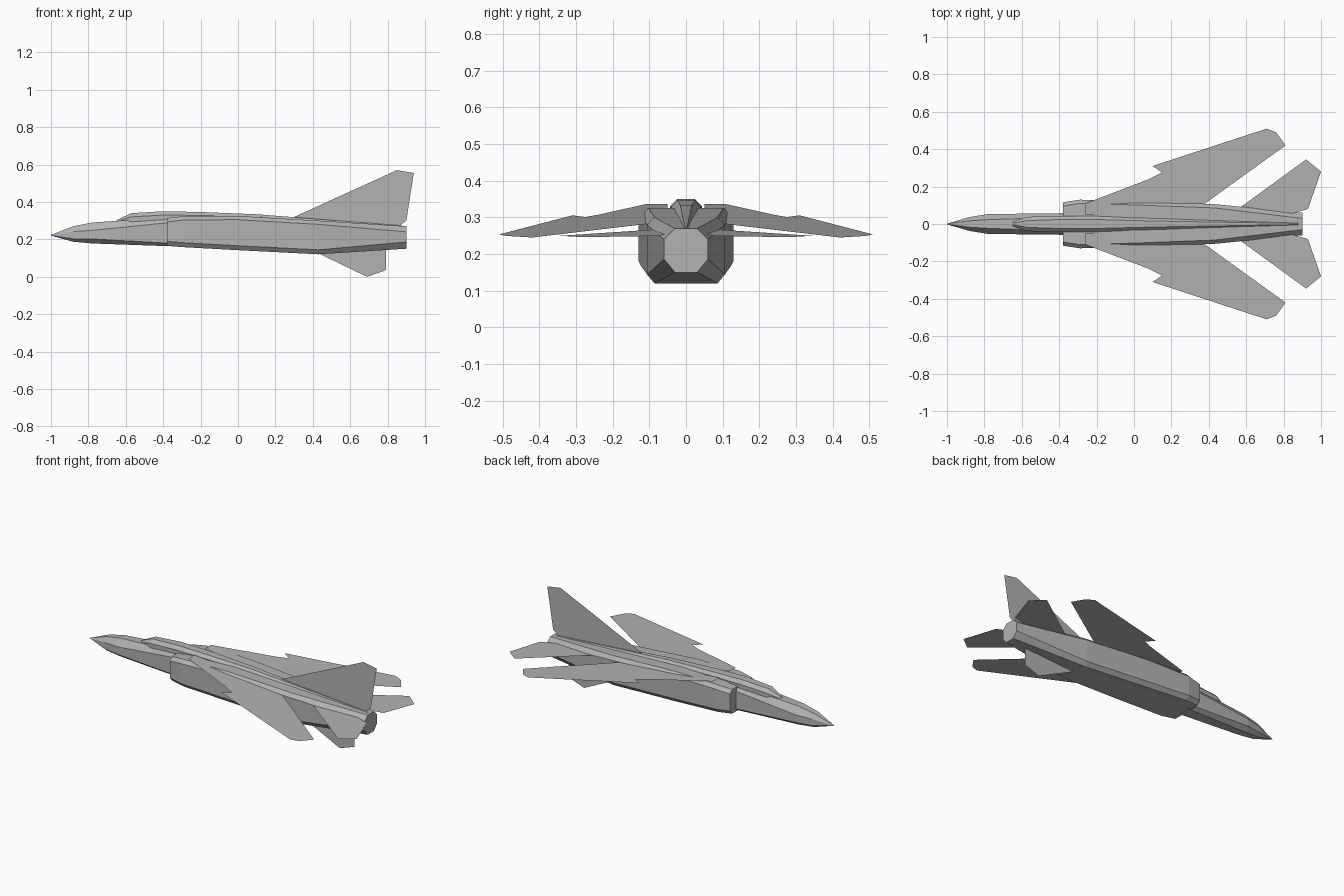
import bpy, bmesh

cube = bpy.data.objects.get("Cube")
if cube:
    bpy.data.objects.remove(cube, do_unlink=True)

grey = bpy.data.materials.new("airframe grey")
grey.use_nodes = True
grey.diffuse_color = (0.45, 0.45, 0.45, 1)
grey.node_tree.nodes["Principled BSDF"].inputs["Base Color"].default_value = grey.diffuse_color


def finish(name, bm):
    mesh = bpy.data.meshes.new(name)
    bm.to_mesh(mesh)
    bm.free()
    mesh.materials.append(grey)
    obj = bpy.data.objects.new(name, mesh)
    bpy.context.collection.objects.link(obj)


def section(bm, station, low_slope, high_slope):
    """Rectangle with bevelled corners, standing across the hull."""
    x, half, bottom, top, bevel = station
    right = [
        (half - bevel, bottom),
        (half, bottom + bevel * low_slope),
        (half, top - bevel * high_slope),
        (half - bevel, top),
    ]
    left = [(-y, z) for y, z in reversed(right)]
    return [bm.verts.new((x, y, z)) for y, z in right + left]


def loft(name, stations, low_slope=1, high_slope=1):
    """Hull through stations of: x, half width, bottom, top, bevel."""
    bm = bmesh.new()
    rings = [section(bm, station, low_slope, high_slope) for station in stations]
    for ring, following in zip(rings, rings[1:]):
        for i in range(len(ring)):
            bm.faces.new((ring[i - 1], ring[i], following[i], following[i - 1]))
    bm.faces.new(rings[0])
    bm.faces.new(rings[-1])
    bmesh.ops.recalc_face_normals(bm, faces=bm.faces[:])
    finish(name, bm)


def sheet(name, points):
    """Thin flat surface with the given outline."""
    bm = bmesh.new()
    bm.faces.new([bm.verts.new(point) for point in points])
    finish(name, bm)


def mirrored_sheets(name, outline, root_height, droop):
    """Pair of lifting surfaces that fall gently toward the rear."""
    for side, sign in (("left", -1), ("right", 1)):
        sheet(side + "_" + name,
              [(x, sign * y, root_height - droop * x) for x, y in outline])


def upright_sheet(name, outline):
    sheet(name, [(x, 0, z) for x, z in outline])


# Slim forward fuselage with a pointed nose
loft("forward_fuselage", [
    (-1, 0.002, 0.22, 0.224, 0.001),
    (-0.88, 0.037, 0.187, 0.27, 0.02),
    (-0.78, 0.053, 0.178, 0.29, 0.03),
    (-0.36, 0.058, 0.163, 0.318, 0.02),
], low_slope=0.8, high_slope=1.4)

# Wide main body, from the intakes to the exhaust
loft("main_body", [
    (-0.38, 0.116, 0.165, 0.313, 0.02),
    (-0.29, 0.13, 0.158, 0.324, 0.02),
    (0, 0.122, 0.142, 0.325, 0.02),
    (0.43, 0.106, 0.12, 0.3, 0.02),
    (0.9, 0.06, 0.15, 0.27, 0.03),
], low_slope=1.2)

# Canopy running back into a tapering spine
loft("canopy_and_spine", [
    (-0.65, 0.012, 0.28, 0.303, 0.008),
    (-0.57, 0.038, 0.27, 0.34, 0.02),
    (-0.4, 0.044, 0.28, 0.35, 0.02),
    (-0.2, 0.042, 0.28, 0.346, 0.018),
    (0.1, 0.03, 0.28, 0.334, 0.014),
    (0.88, 0.01, 0.24, 0.273, 0.007),
])

# Swept wings with a notched leading edge
mirrored_sheets("wing", [
    (-0.26, 0.05), (-0.26, 0.11), (0.08, 0.24), (0.15, 0.275), (0.1, 0.31),
    (0.71, 0.51), (0.76, 0.49), (0.81, 0.42), (0.38, 0.11), (0.3, 0.05),
], root_height=0.314, droop=0.085)

# Swept tailplanes
mirrored_sheets("tailplane", [
    (0.6, 0.04), (0.57, 0.09), (0.92, 0.345), (1, 0.28), (0.93, 0.08), (0.84, 0.055),
], root_height=0.294, droop=0.048)

# Thin upright fins on the centre line
upright_sheet("tail_fin", [
    (0.29, 0.315), (0.85, 0.57), (0.94, 0.555), (0.9, 0.3), (0.86, 0.27), (0.4, 0.28),
])
upright_sheet("belly_fin", [(0.43, 0.125), (0.69, 0), (0.79, 0.035), (0.79, 0.16)])
